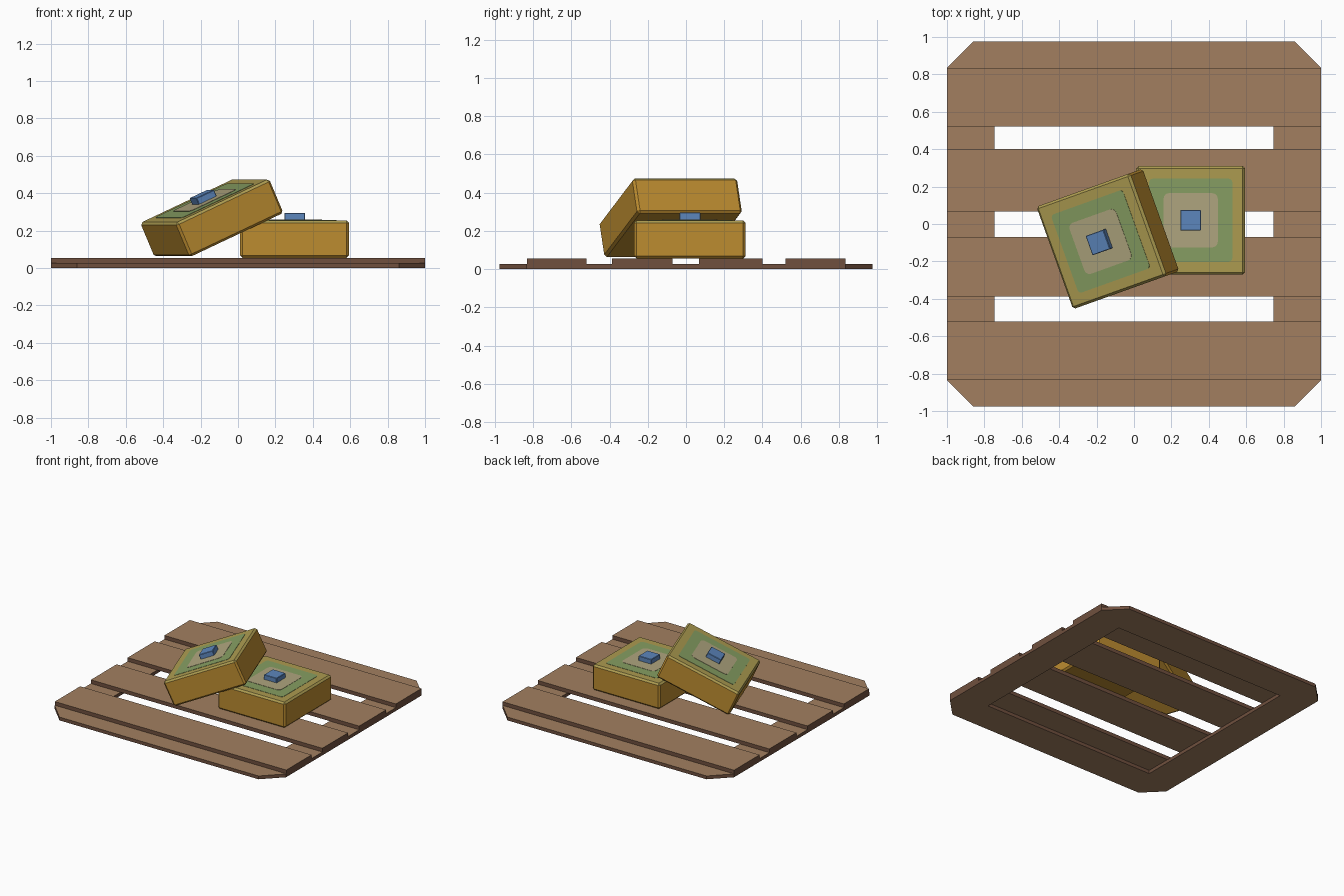
import bpy, bmesh
from math import radians
from mathutils import Matrix, Vector

cube = bpy.data.objects.get("Cube")
if cube:
    bpy.data.objects.remove(cube)


def material(name, rgb):
    """Flat material from an sRGB colour in 0-255."""
    lin = [((c / 255 + 0.055) / 1.055) ** 2.4 for c in rgb] + [1]
    m = bpy.data.materials.new(name)
    m.use_nodes = True
    m.diffuse_color = lin
    m.node_tree.nodes["Principled BSDF"].inputs["Base Color"].default_value = lin
    return m


wood = material("wood", (162, 127, 96))
wood_edge = material("wood edge", (112, 80, 62))
gold = material("gold casing", (188, 140, 48))
olive = material("olive rim", (172, 155, 80))
green = material("green panel", (134, 158, 98))
tan = material("tan panel", (175, 165, 126))
blue = material("blue button", (92, 134, 188))


def finish(name, bm, mats, rule=None, matrix=Matrix()):
    """Turn a bmesh into an object, picking materials by face normal."""
    bmesh.ops.recalc_face_normals(bm, faces=bm.faces)
    for f in bm.faces:
        f.normal_update()
        f.material_index = rule(f.normal) if rule else 0
    mesh = bpy.data.meshes.new(name)
    bm.to_mesh(mesh)
    bm.free()
    for m in mats:
        mesh.materials.append(m)
    ob = bpy.data.objects.new(name, mesh)
    ob.matrix_world = matrix
    bpy.context.collection.objects.link(ob)
    return ob


def box(center, size):
    bm = bmesh.new()
    bmesh.ops.create_cube(bm, size=1, matrix=Matrix.Translation(center)
                          @ Matrix.Diagonal((*size, 1)))
    return bm


def bevel(bm, width, segments=1, upright_only=False):
    edges = [e for e in bm.edges if not upright_only
             or abs(e.verts[0].co.z - e.verts[1].co.z) > 1e-5]
    bmesh.ops.bevel(bm, geom=edges, offset=width, segments=segments,
                    profile=0.5, affect='EDGES')


def edge_rule(n):
    return 1 if abs(n.z) < 0.5 else 0


# Pallet frame: a flat ring with clipped outer corners
bm = bmesh.new()
X, Y, CUT, IN_X, IN_Y, FRAME_T = 1.0, 0.975, 0.14, 0.745, 0.72, 0.026
outer, inner = [], []
for sx, sy in ((1, 1), (-1, 1), (-1, -1), (1, -1)):
    pair = [(sx * X, sy * (Y - CUT), 0), (sx * (X - CUT), sy * Y, 0)]
    if sx * sy < 0:
        pair.reverse()
    outer.append([bm.verts.new(p) for p in pair])
    inner.append(bm.verts.new((sx * IN_X, sy * IN_Y, 0)))
for i in range(4):
    j = (i + 1) % 4
    bm.faces.new((outer[i][0], outer[i][1], inner[i]))
    bm.faces.new((outer[i][1], outer[j][0], inner[j], inner[i]))
top = bmesh.ops.extrude_face_region(bm, geom=bm.faces[:], use_keep_orig=True)["geom"]
bmesh.ops.translate(bm, vec=(0, 0, FRAME_T),
                    verts=[v for v in top if isinstance(v, bmesh.types.BMVert)])
finish("pallet_frame", bm, [wood, wood_edge], edge_rule)

# Four slats laid across the frame
SLATS = {"front": (-0.832, -0.52), "middle_front": (-0.387, -0.07),
         "middle_back": (0.067, 0.4), "back": (0.52, 0.835)}
for name, (y0, y1) in SLATS.items():
    bm = box((0, (y0 + y1) / 2, 0.0405), (2, y1 - y0, 0.029))
    finish("slat_" + name, bm, [wood, wood_edge], edge_rule)


def pressure_box(prefix, matrix):
    """Square casing with painted top squares and a button."""
    W, H = 0.582, 0.2
    bm = box((0, 0, 0), (W, W, H))
    bevel(bm, 0.013)
    finish(prefix + "_casing", bm, [gold, olive],
           lambda n: 1 if n.z > 0.3 else 0, matrix)
    # Painted squares with rounded corners
    for part, size, radius, lift, mat in (("outer_panel", 0.445, 0.02, 0.002, green),
                                          ("inner_panel", 0.29, 0.03, 0.004, tan)):
        bm = box((0, 0, H / 2), (size, size, 2 * lift))
        bevel(bm, radius, 4, upright_only=True)
        finish(prefix + "_" + part, bm, [mat], None, matrix)
    # Button
    bm = box((0, 0, H / 2 + 0.019), (0.11, 0.11, 0.042))
    bevel(bm, 0.003)
    finish(prefix + "_button", bm, [blue], None, matrix)


# One box lies flat, the other leans on its edge
pressure_box("flat_box", Matrix.Translation((0.303, 0.02, 0.155)))
pressure_box("leaning_box", Matrix.Translation((-0.14, -0.08, 0.268))
             @ Matrix.Rotation(radians(19.7), 4, 'Z')
             @ Matrix.Rotation(radians(-24), 4, 'Y'))
